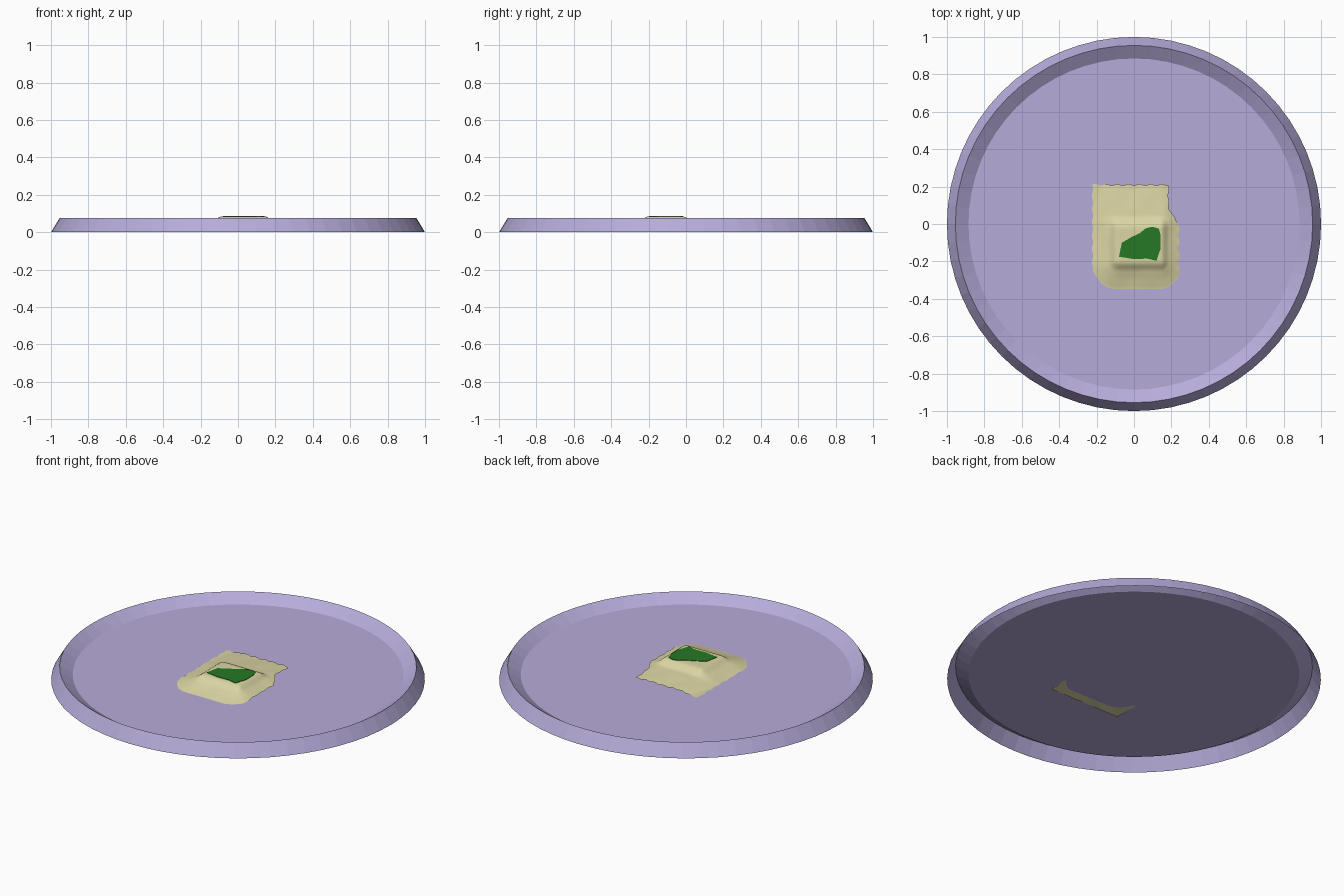
import bpy, bmesh, math

if "Cube" in bpy.data.objects:
    bpy.data.objects.remove(bpy.data.objects["Cube"])


def material(name, rgb):
    m = bpy.data.materials.new(name)
    m.diffuse_color = (*rgb, 1)
    m.use_nodes = True
    m.node_tree.nodes["Principled BSDF"].inputs["Base Color"].default_value = m.diffuse_color
    return m


def make_object(name, bm, mat):
    bmesh.ops.recalc_face_normals(bm, faces=bm.faces)
    top = max(bm.faces, key=lambda f: f.calc_area())
    if top.normal.z < 0:
        bmesh.ops.reverse_faces(bm, faces=bm.faces)
    me = bpy.data.meshes.new(name)
    bm.to_mesh(me)
    bm.free()
    me.materials.append(mat)
    ob = bpy.data.objects.new(name, me)
    bpy.context.collection.objects.link(ob)
    return ob


lilac = material("lilac", (0.47, 0.41, 0.70))
cream = material("cream", (0.71, 0.67, 0.37))
green = material("green", (0.018, 0.19, 0.018))

# Plate: open-bottomed sheet, sloping up to a rim and down to the floor
N = 64
FLOOR = 0.03
bm = bmesh.new()
rings = []
for r, z in [(1.0, 0.0), (0.955, 0.075), (0.885, FLOOR)]:
    rings.append([bm.verts.new((r * math.cos(2 * math.pi * i / N),
                                r * math.sin(2 * math.pi * i / N), z)) for i in range(N)])
for a, b in zip(rings, rings[1:]):
    for i in range(N):
        j = (i + 1) % N
        bm.faces.new((a[i], a[j], b[j], b[i]))
bm.faces.new(rings[-1])
make_object("plate", bm, lilac)

# Mound: draped sheet, steep around a flat top, sinking under the floor at the front
FALL = [(0, 0.085), (0.015, 0.081), (0.045, 0.06), (0.09, 0.045), (0.145, 0.030), (0.4, 0.010)]


def fall(d):
    for (d0, z0), (d1, z1) in zip(FALL, FALL[1:]):
        if d <= d1:
            return z0 + (z1 - z0) * (d - d0) / (d1 - d0)
    return FALL[-1][1]


def mound_height(x, y):
    dx = max(-0.085 - x, 0, (x - 0.145) * 1.3)
    dy = max(-0.20 - y, 0)
    back = max(y + 0.02, 0)
    dy += min(back, 0.06) * 0.85 + max(back - 0.06, 0) * 0.25
    ripple = 0.0012 * math.sin(31 * x + 2) * math.sin(27 * y)
    d = math.hypot(dx, dy)
    return fall(d) + ripple * min(d / 0.05, 1)


NX, NY = 48, 60
bm = bmesh.new()
grid = []
for j in range(NY + 1):
    y = -0.40 + 0.61 * j / NY
    t = min(max((y + 0.02) / 0.12, 0), 1)
    right = 0.24 - 0.055 * t * t * (3 - 2 * t)      # narrower toward the back
    row = []
    for i in range(NX + 1):
        x = -0.222 + (right + 0.222) * i / NX
        wave = 0.005 * math.sin(i * 0.9) if j == NY else 0    # ragged back edge
        side = 0.003 * math.sin(j * 0.9) if i in (0, NX) else 0
        z = mound_height(x, y)
        if y > -0.05 and z < FLOOR + 0.003:
            z = FLOOR + 0.003
        row.append(bm.verts.new((x + side, y + wave, z)))
    grid.append(row)
for j in range(NY):
    for i in range(NX):
        bm.faces.new((grid[j][i], grid[j][i + 1], grid[j + 1][i + 1], grid[j + 1][i]))
mound = make_object("mound", bm, cream)
for p in mound.data.polygons:
    p.use_smooth = True

# Green patch: thin plate on the flat top
OUTLINE = [(-0.08, -0.175), (-0.065, -0.10), (-0.01, -0.068), (0.03, -0.05), (0.065, -0.022),
           (0.10, -0.015), (0.133, -0.025), (0.143, -0.065), (0.143, -0.13),
           (0.12, -0.197), (0.07, -0.185), (0.0, -0.188)]
bm = bmesh.new()
face = bm.faces.new([bm.verts.new((x, y, 0.084)) for x, y in OUTLINE])
res = bmesh.ops.extrude_face_region(bm, geom=[face])
for v in res["geom"]:
    if isinstance(v, bmesh.types.BMVert):
        v.co.z = 0.0875
make_object("green_patch", bm, green)
